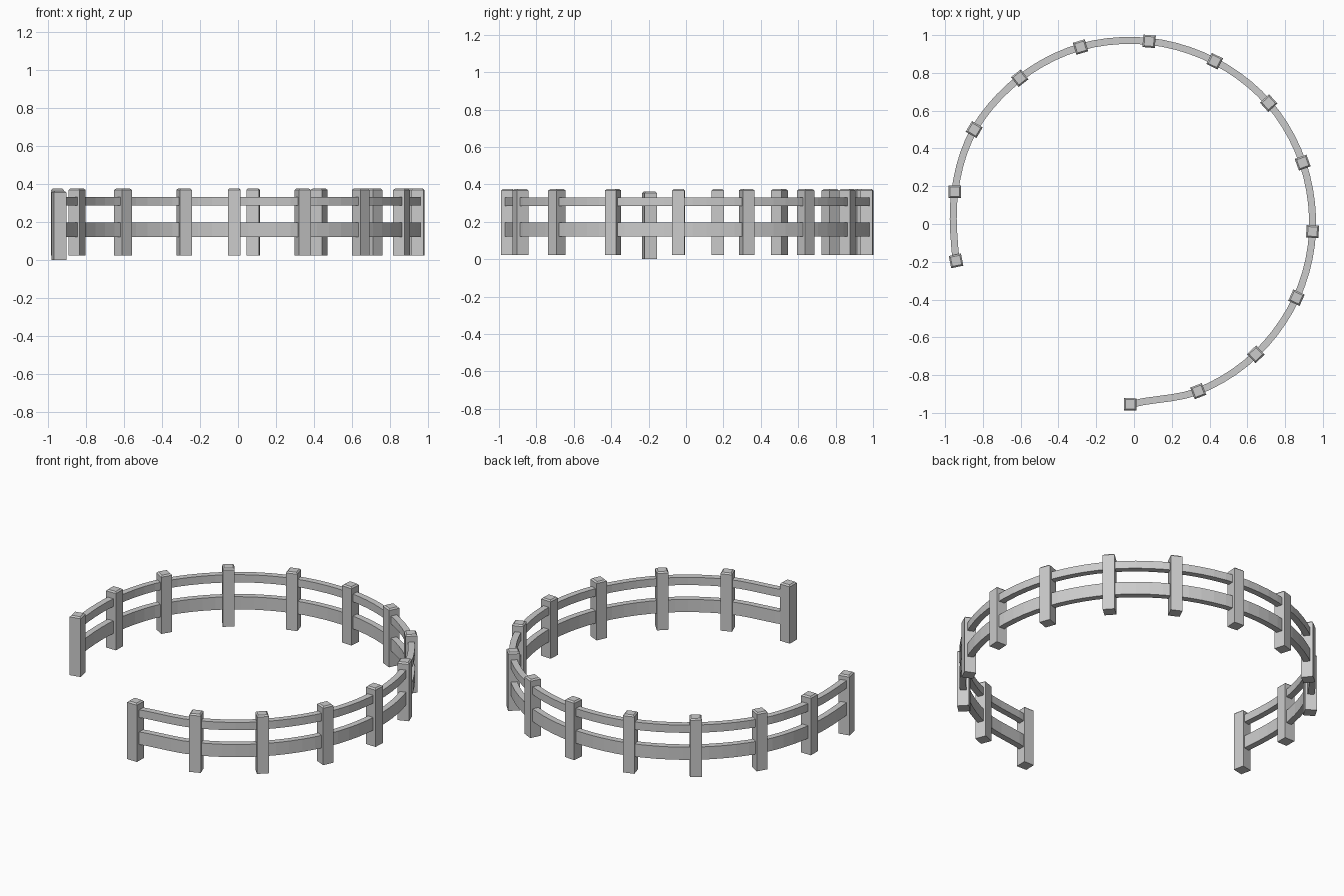
import bpy, bmesh, math
from mathutils import Vector, Matrix

if "Cube" in bpy.data.objects:
    bpy.data.objects.remove(bpy.data.objects["Cube"])

# Post centres around the open ring
P = [Vector(p) for p in [
    (-0.02, -0.955), (0.34, -0.885), (0.645, -0.69), (0.86, -0.39), (0.945, -0.04),
    (0.893, 0.325), (0.713, 0.64), (0.427, 0.862), (0.08, 0.967), (-0.283, 0.937),
    (-0.605, 0.772), (-0.846, 0.5), (-0.949, 0.17), (-0.942, -0.195)]]


def finish(name, bm):
    bmesh.ops.recalc_face_normals(bm, faces=bm.faces)
    me = bpy.data.meshes.new(name)
    bm.to_mesh(me)
    bm.free()
    ob = bpy.data.objects.new(name, me)
    bpy.context.collection.objects.link(ob)
    return ob


# Square post with a chamfered top
def post(name, c, ang, z0, z1, w=0.066, d=0.066):
    bm = bmesh.new()
    bmesh.ops.create_cube(bm, size=1)
    bmesh.ops.scale(bm, vec=(d, w, z1 - z0), verts=bm.verts)
    top = [e for e in bm.edges if all(v.co.z > 0 for v in e.verts)]
    bmesh.ops.bevel(bm, geom=top, offset=0.008, segments=1, affect='EDGES')
    bmesh.ops.rotate(bm, cent=(0, 0, 0), matrix=Matrix.Rotation(ang, 3, 'Z'), verts=bm.verts)
    bmesh.ops.translate(bm, vec=(c.x, c.y, (z0 + z1) / 2), verts=bm.verts)
    return finish(name, bm)


# Smooth path through the post centres
def path(steps=5):
    ext = [2 * P[0] - P[1] + Vector((0, -0.05))] + P + [2 * P[-1] - P[-2] + Vector((0.06, 0))]
    out = []
    for i in range(1, len(ext) - 2):
        a, b, c, d = ext[i - 1:i + 3]
        for k in range(steps):
            t = k / steps
            out.append(0.5 * (2 * b + (c - a) * t + (2 * a - 5 * b + 4 * c - d) * t * t
                              + (3 * b - a - 3 * c + d) * t ** 3))
    out.append(P[-1])
    return out


# Rectangular rail swept along the path
def rail(name, z0, z1, thick):
    pts = path()
    bm = bmesh.new()
    rings = []
    for i, p in enumerate(pts):
        t = (pts[min(i + 1, len(pts) - 1)] - pts[max(i - 1, 0)]).normalized()
        n = Vector((t.y, -t.x)) * thick / 2
        rings.append([bm.verts.new((q.x, q.y, z)) for q, z in
                      ((p + n, z0), (p + n, z1), (p - n, z1), (p - n, z0))])
    for r, s in zip(rings, rings[1:]):
        for k in range(4):
            bm.faces.new((r[k], r[(k + 1) % 4], s[(k + 1) % 4], s[k]))
    bm.faces.new(rings[0])
    bm.faces.new(rings[-1])
    return finish(name, bm)


for i, p in enumerate(P):
    ang = math.atan2(p.y, p.x)
    last = i == len(P) - 1
    if i == len(P) - 2:
        ang = math.pi          # this post sits square to the axes
    post(f"fence_post_{i + 1}", p, ang, 0.0 if last else 0.022, 0.362 if last else 0.375)

rail("lower_rail", 0.12, 0.197, 0.037)
rail("upper_rail", 0.284, 0.331, 0.037)
